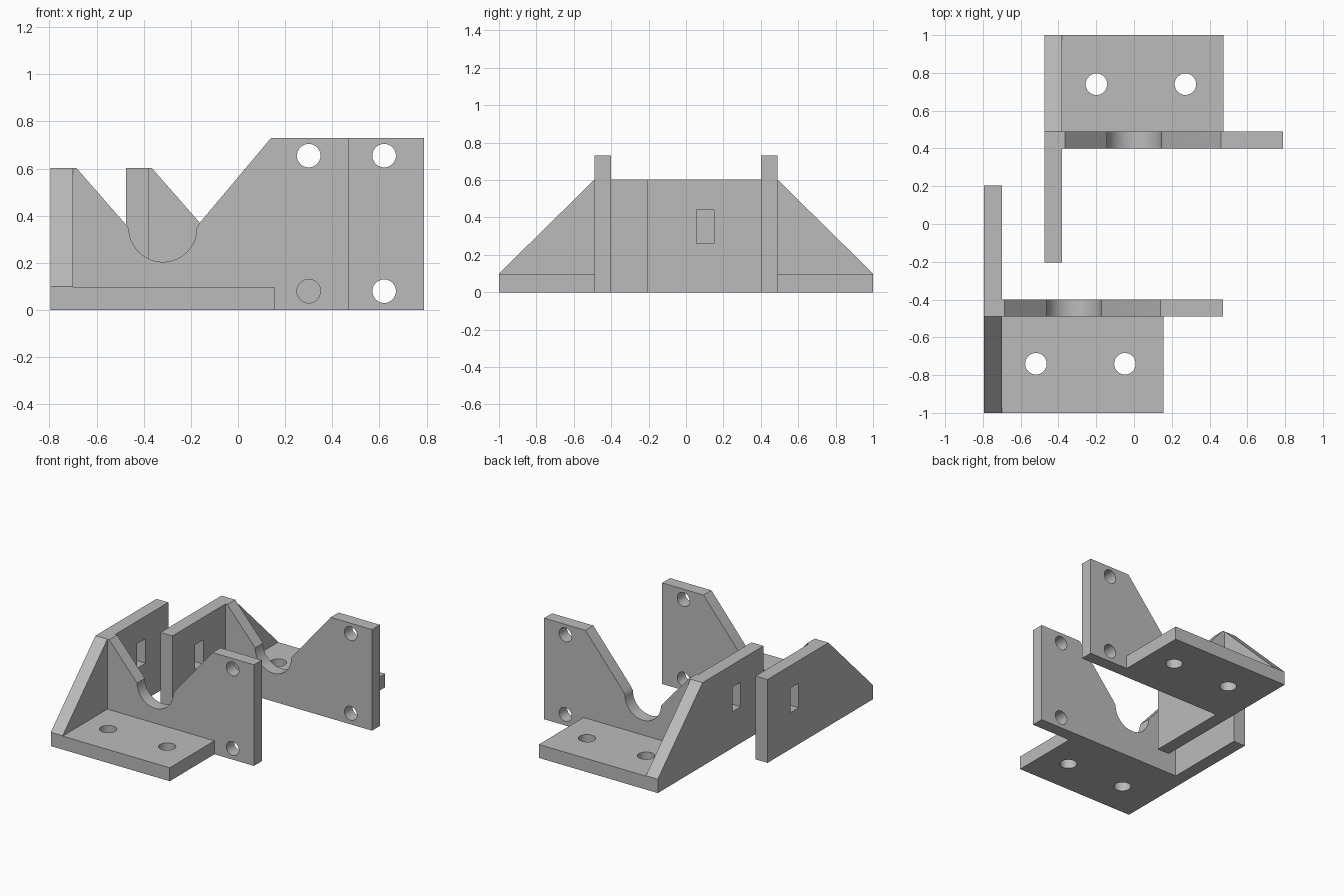
import bpy, bmesh, math
from mathutils import Vector

if "Cube" in bpy.data.objects:
    bpy.data.objects.remove(bpy.data.objects["Cube"])

grey = bpy.data.materials.new("plain grey")
grey.diffuse_color = (0.5, 0.5, 0.5, 1)
grey.use_nodes = True
grey.node_tree.nodes["Principled BSDF"].inputs["Base Color"].default_value = grey.diffuse_color


def prism(name, profile, axis, lo, hi):
    """Extrude a 2D profile along one axis (0 = x, 1 = y, 2 = z)."""
    def place(p, d):
        c = list(p)
        c.insert(axis, d)
        return Vector(c)
    bm = bmesh.new()
    face = bm.faces.new([bm.verts.new(place(p, lo)) for p in profile])
    ext = bmesh.ops.extrude_face_region(bm, geom=[face])
    move = place((0, 0), hi - lo)
    bmesh.ops.translate(bm, vec=move, verts=[v for v in ext["geom"] if isinstance(v, bmesh.types.BMVert)])
    bmesh.ops.recalc_face_normals(bm, faces=bm.faces)
    mesh = bpy.data.meshes.new(name)
    bm.to_mesh(mesh)
    bm.free()
    mesh.materials.append(grey)
    ob = bpy.data.objects.new(name, mesh)
    bpy.context.collection.objects.link(ob)
    return ob


def rect(a0, b0, a1, b1):
    return [(a0, b0), (a1, b0), (a1, b1), (a0, b1)]


def circle(a, b, r, n=32):
    return [(a + r * math.cos(2 * math.pi * i / n), b + r * math.sin(2 * math.pi * i / n)) for i in range(n)]


def combine(target, others, operation):
    """Apply booleans and remove the helper objects."""
    for o in others:
        o.hide_render = True
        m = target.modifiers.new(operation, 'BOOLEAN')
        m.operation, m.object, m.solver = operation, o, 'EXACT'
    bpy.context.view_layer.update()
    mesh = bpy.data.meshes.new_from_object(target.evaluated_get(bpy.context.evaluated_depsgraph_get()))
    target.modifiers.clear()
    target.data = mesh
    for o in others:
        bpy.data.objects.remove(o)


# upright plate outline with the V opening and round cradle
X0, X1 = -0.795, 0.47
CX, CZ, R = -0.319, 0.348, 0.144
cradle = [(CX + R * math.cos(a), CZ + R * math.sin(a)) for a in (-math.pi * i / 24 for i in range(25))]
outline = [(X0, 0), (X1, 0), (X1, 0.73), (0.14, 0.73), (-0.163, 0.369)] + cradle + [(-0.685, 0.602), (X0, 0.602)]
bracket = prism("front_bracket", outline, 1, -0.49, -0.40)

# side wall with sloped brace, and foot plate
wall = prism("side_wall", [(-1, 0), (0.205, 0), (0.205, 0.602), (-0.49, 0.602), (-1, 0.10)], 0, X0, -0.70)
foot = prism("foot", rect(X0, -1, 0.155, -0.40), 2, 0, 0.097)
combine(bracket, [wall, foot], 'UNION')

# bolt holes and strap slot
cutters = [prism("foot_hole", circle(x, -0.74, 0.057), 2, -0.1, 0.2) for x in (-0.519, -0.048)]
cutters += [prism("plate_hole", circle(0.30, z, 0.05), 1, -0.6, -0.3) for z in (0.08, 0.655)]
cutters.append(prism("slot", rect(-0.15, 0.262, -0.055, 0.44), 0, -0.9, -0.6))
combine(bracket, cutters, 'DIFFERENCE')

# mirrored rear bracket, shifted sideways
rear = bpy.data.objects.new("rear_bracket", bracket.data.copy())
bpy.context.collection.objects.link(rear)
bm = bmesh.new()
bm.from_mesh(rear.data)
for v in bm.verts:
    v.co.x += 0.32
    v.co.y *= -1
bmesh.ops.reverse_faces(bm, faces=bm.faces)
bm.to_mesh(rear.data)
bm.free()

for ob in (bracket, rear):
    bpy.ops.object.select_all(action='DESELECT')
    ob.select_set(True)
    bpy.context.view_layer.objects.active = ob
    bpy.ops.object.shade_smooth_by_angle(angle=math.radians(30))
